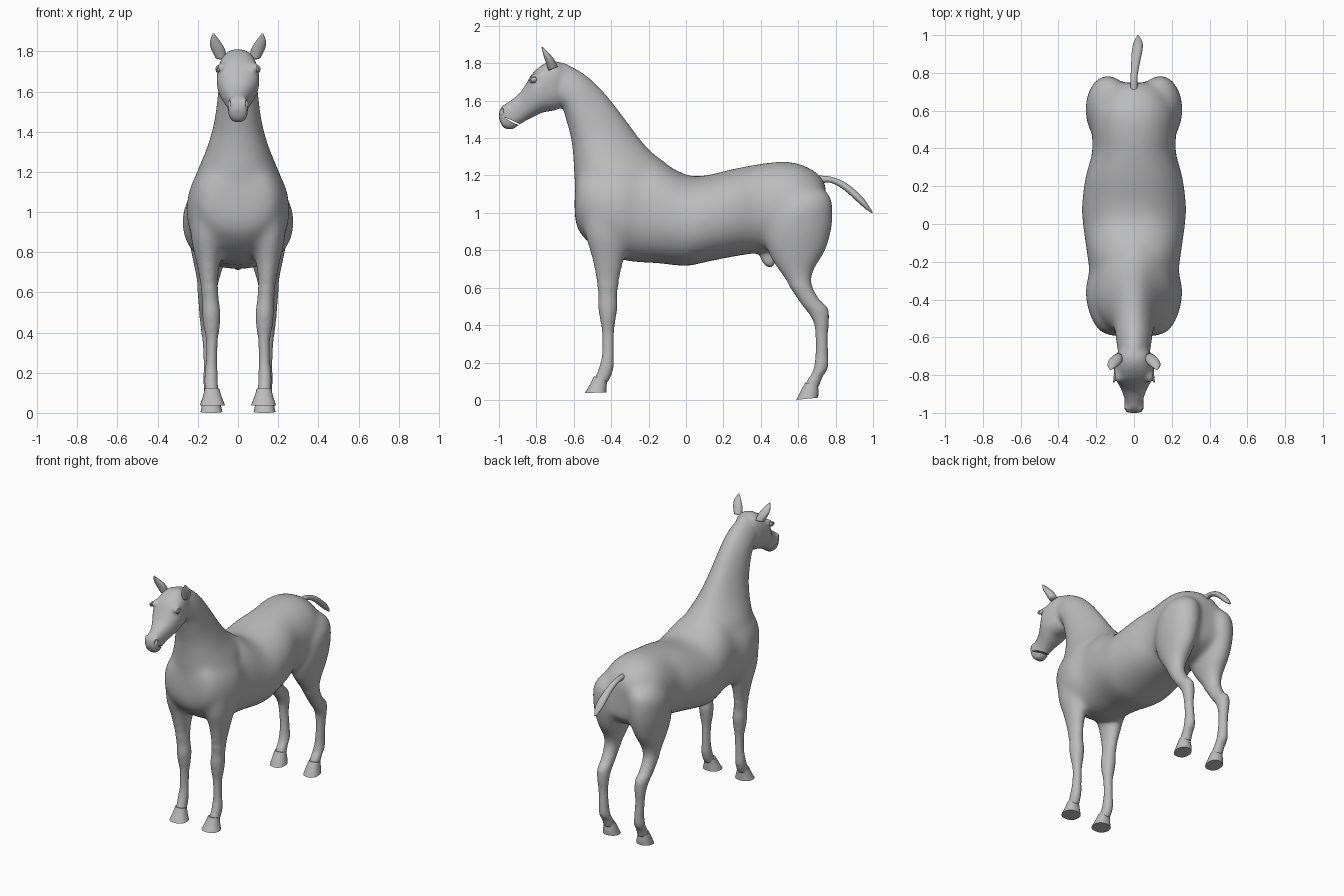
import bpy
import bmesh
import math
from mathutils import Vector, Matrix

old = bpy.data.objects.get("Cube")
if old:
    bpy.data.objects.remove(old, do_unlink=True)

coat = bpy.data.materials.new("plain_grey")
coat.use_nodes = True
GREY = (0.5, 0.5, 0.5, 1)
coat.diffuse_color = GREY
coat.node_tree.nodes["Principled BSDF"].inputs["Base Color"].default_value = GREY


def catmull(a, b, c, d, t):
    """Smooth interpolation between section rows b and c."""
    return [0.5 * (2 * q + (r - p) * t + (2 * p - 5 * q + 4 * r - s) * t * t
                   + (3 * q - p - 3 * r + s) * t ** 3)
            for p, q, r, s in zip(a, b, c, d)]


def loft(bm, rows, side=1, power=2.0, egg=0.0, sides=28, steps=4):
    """Skin rows of (y, z of one edge, y, z of the other edge, half width, x centre)."""
    rows = [list(r) + [0] * (6 - len(r)) for r in rows]
    last = len(rows) - 1
    dense = []
    for i in range(last):
        quad = [rows[max(0, min(last, i + k))] for k in (-1, 0, 1, 2)]
        dense += [catmull(*quad, s / steps) for s in range(steps)]
    dense.append(rows[-1])
    rings = []
    for y1, z1, y2, z2, w, xc in dense:
        ring = []
        for k in range(sides):
            a = math.tau * k / sides
            c, s = math.cos(a), math.sin(a)
            u = math.copysign(abs(c) ** (2 / power), c) * w * (1 - egg * s)
            v = math.copysign(abs(s) ** (2 / power), s) / 2
            ring.append(bm.verts.new((side * (xc + u),
                                      (y1 + y2) / 2 + v * (y1 - y2),
                                      (z1 + z2) / 2 + v * (z1 - z2))))
        rings.append(ring)
    faces = [bm.faces.new(rings[0]), bm.faces.new(rings[-1])]
    for lo, hi in zip(rings, rings[1:]):
        for k in range(sides):
            n = (k + 1) % sides
            faces.append(bm.faces.new((lo[k], lo[n], hi[n], hi[k])))
    bmesh.ops.recalc_face_normals(bm, faces=faces)


def ball(bm, centre, size, turn=0.0):
    place = (Matrix.Translation(centre) @ Matrix.Rotation(turn, 4, "X")
             @ Matrix.Diagonal((*size, 1)))
    bmesh.ops.create_uvsphere(bm, u_segments=20, v_segments=12, radius=1, matrix=place)


def finish(name, bm, angle=180):
    mesh = bpy.data.meshes.new(name)
    bm.to_mesh(mesh)
    bm.free()
    mesh.materials.append(coat)
    ob = bpy.data.objects.new(name, mesh)
    bpy.context.collection.objects.link(ob)
    bpy.ops.object.select_all(action="DESELECT")
    ob.select_set(True)
    bpy.context.view_layer.objects.active = ob
    bpy.ops.object.shade_smooth_by_angle(angle=math.radians(angle))
    return ob


# Trunk: y, top, bottom, half width
trunk = [(-.595, 1.12, .98, .09), (-.577, 1.22, .91, .165), (-.53, 1.27, .85, .21),
         (-.45, 1.29, .79, .243), (-.35, 1.3, .75, .257), (-.25, 1.29, .735, .238),
         (-.15, 1.28, .73, .25), (0, 1.205, .715, .271), (.1, 1.2, .735, .276),
         (.25, 1.235, .765, .257), (.38, 1.26, .785, .222), (.5, 1.274, .8, .225),
         (.6, 1.265, .8, .225), (.7, 1.215, .84, .18), (.748, 1.15, .9, .11)]
# Neck: crest point, throat point, half width
neck = [(-.05, 1.21, -.5, .9, .21), (-.12, 1.28, -.582, 1.05, .215),
        (-.17, 1.315, -.597, 1.18, .185), (-.24, 1.39, -.603, 1.28, .15),
        (-.33, 1.512, -.613, 1.38, .12), (-.43, 1.64, -.637, 1.48, .104),
        (-.53, 1.737, -.66, 1.56, .096), (-.63, 1.795, -.69, 1.58, .085),
        (-.7, 1.81, -.72, 1.6, .078)]
# Head: upper profile point, lower profile point, half width
head = [(-.66, 1.79, -.64, 1.62, .07), (-.7, 1.812, -.67, 1.562, .088),
        (-.76, 1.797, -.71, 1.546, .101), (-.82, 1.747, -.765, 1.537, .106),
        (-.857, 1.687, -.805, 1.518, .09), (-.892, 1.637, -.85, 1.496, .068),
        (-.942, 1.598, -.895, 1.468, .051), (-.982, 1.572, -.925, 1.446, .05),
        (-1, 1.535, -.965, 1.448, .045), (-1.002, 1.51, -.985, 1.465, .03)]
# Legs: front edge point, back edge point, half width, x centre
front_leg = [(-.55, 1, -.3, 1, .085, .155), (-.54, .88, -.31, .86, .08, .155),
             (-.508, .77, -.33, .75, .062, .15), (-.486, .66, -.35, .66, .047, .145),
             (-.469, .57, -.368, .57, .042, .138), (-.47, .5, -.366, .5, .046, .133),
             (-.46, .43, -.376, .43, .041, .131), (-.449, .36, -.384, .36, .03, .13),
             (-.449, .25, -.386, .25, .029, .132), (-.462, .185, -.386, .18, .034, .134),
             (-.479, .14, -.398, .13, .034, .133), (-.497, .1, -.42, .09, .037, .13)]
hind_leg = [(.5, 1.12, .72, 1.14, .08, .12), (.44, 1, .778, 1.08, .118, .135),
            (.42, .87, .784, .94, .112, .14), (.45, .76, .748, .8, .086, .143),
            (.51, .67, .688, .7, .062, .148), (.563, .59, .672, .62, .049, .153),
            (.617, .51, .712, .54, .044, .152), (.653, .465, .76, .49, .042, .15),
            (.683, .41, .765, .42, .038, .147), (.692, .34, .759, .34, .031, .145),
            (.692, .24, .761, .24, .031, .14), (.678, .155, .76, .17, .036, .137),
            (.653, .115, .732, .125, .036, .135), (.633, .07, .71, .065, .038, .133)]

# Body, neck, head and legs are skinned, then fused into one skin
skin = bmesh.new()
loft(skin, [(y, top, y, low, w) for y, top, low, w in trunk], power=2.15, egg=.06)
loft(skin, neck, egg=.2)
loft(skin, head, power=2.4, egg=-.05)
ball(skin, (0, .44, .755), (.037, .045, .06), .4)
for side in (1, -1):
    loft(skin, front_leg, side)
    loft(skin, hind_leg, side)
    ball(skin, (side * .083, -.81, 1.722), (.022, .035, .022), .4)
    ball(skin, (side * .034, -.978, 1.54), (.02, .022, .03))
body = finish("horse_body", skin)
fuse = body.modifiers.new("fuse", "REMESH")
fuse.mode = "VOXEL"
fuse.voxel_size = .0095
fused = bpy.data.meshes.new_from_object(
    body.evaluated_get(bpy.context.evaluated_depsgraph_get()))
body.modifiers.clear()

# Relax the fused skin: strongly around shoulders and haunches, lightly elsewhere
relax = bmesh.new()
relax.from_mesh(fused)
blend = [v for v in relax.verts if v.co.z > .62 and v.co.y > -.64]
for verts, rounds in ((blend, 28), (relax.verts[:], 6)):
    for i in range(rounds):
        bmesh.ops.smooth_vert(relax, verts=verts, factor=.5,
                              use_axis_x=True, use_axis_y=True, use_axis_z=True)
relax.to_mesh(body.data)
relax.free()
bpy.data.meshes.remove(fused)
for poly in body.data.polygons:
    poly.use_smooth = True
    poly.material_index = 0

# Mouth slit and nostrils
cut = bmesh.new()
ball(cut, (0, -.925, 1.488), (.12, .052, .0045), -.45)
for side in (1, -1):
    ball(cut, (side * .046, -.988, 1.542), (.011, .012, .02), -.3)
cutter = finish("mouth_cutter", cut)
cutter.hide_render = True
cutter.hide_viewport = True
carve = body.modifiers.new("carve", "BOOLEAN")
carve.operation = "DIFFERENCE"
carve.object = cutter

# Hooves
for label, rows in (
        ("front", [(-.493, .125, -.422, .115, .036, .13), (-.515, .08, -.424, .075, .048, .128),
                   (-.54, .037, -.425, .04, .062, .127)]),
        ("hind", [(.637, .092, .705, .085, .036, .135), (.612, .045, .708, .045, .046, .133),
                  (.59, 0, .706, .012, .054, .132)])):
    hoof = bmesh.new()
    for side in (1, -1):
        loft(hoof, rows, side, power=2.3)
    finish(label + "_hooves", hoof, 40)

# Ears, with a hollow pressed into the front
ears = bmesh.new()
for side in (1, -1):
    loft(ears, [(-.735, 1.76, -.685, 1.78, .028, .085), (-.75, 1.805, -.705, 1.82, .034, .1),
                (-.763, 1.845, -.732, 1.853, .026, .114), (-.773, 1.888, -.768, 1.888, .004, .122)],
         side, sides=20)
finish("ears", ears)

# Eyeballs and eyelids
eyes = bmesh.new()
for side in (1, -1):
    ball(eyes, (side * .098, -.815, 1.712), (.012, .018, .014), .3)
finish("eyes", eyes)
for label, side in (("left", 1), ("right", -1)):
    bpy.ops.mesh.primitive_torus_add(
        major_radius=.019, minor_radius=.005, major_segments=24, minor_segments=8,
        location=(side * .1, -.815, 1.712), rotation=(0, math.pi / 2, side * .35))
    lid = bpy.context.object
    lid.name = label + "_eyelid"
    lid.scale = (.75, 1.1, 1)
    lid.data.materials.append(coat)
    bpy.ops.object.shade_smooth()

# Tail
tail = bmesh.new()
loft(tail, [(.7, 1.2, .7, 1.15, .02, 0), (.78, 1.192, .77, 1.162, .018, 0),
            (.86, 1.157, .845, 1.122, .023, .008), (.94, 1.088, .915, 1.06, .028, .018),
            (.975, 1.04, .955, 1.025, .022, .022), (1, 1.002, .99, 1, .005, .022)], sides=16)
finish("tail", tail)
